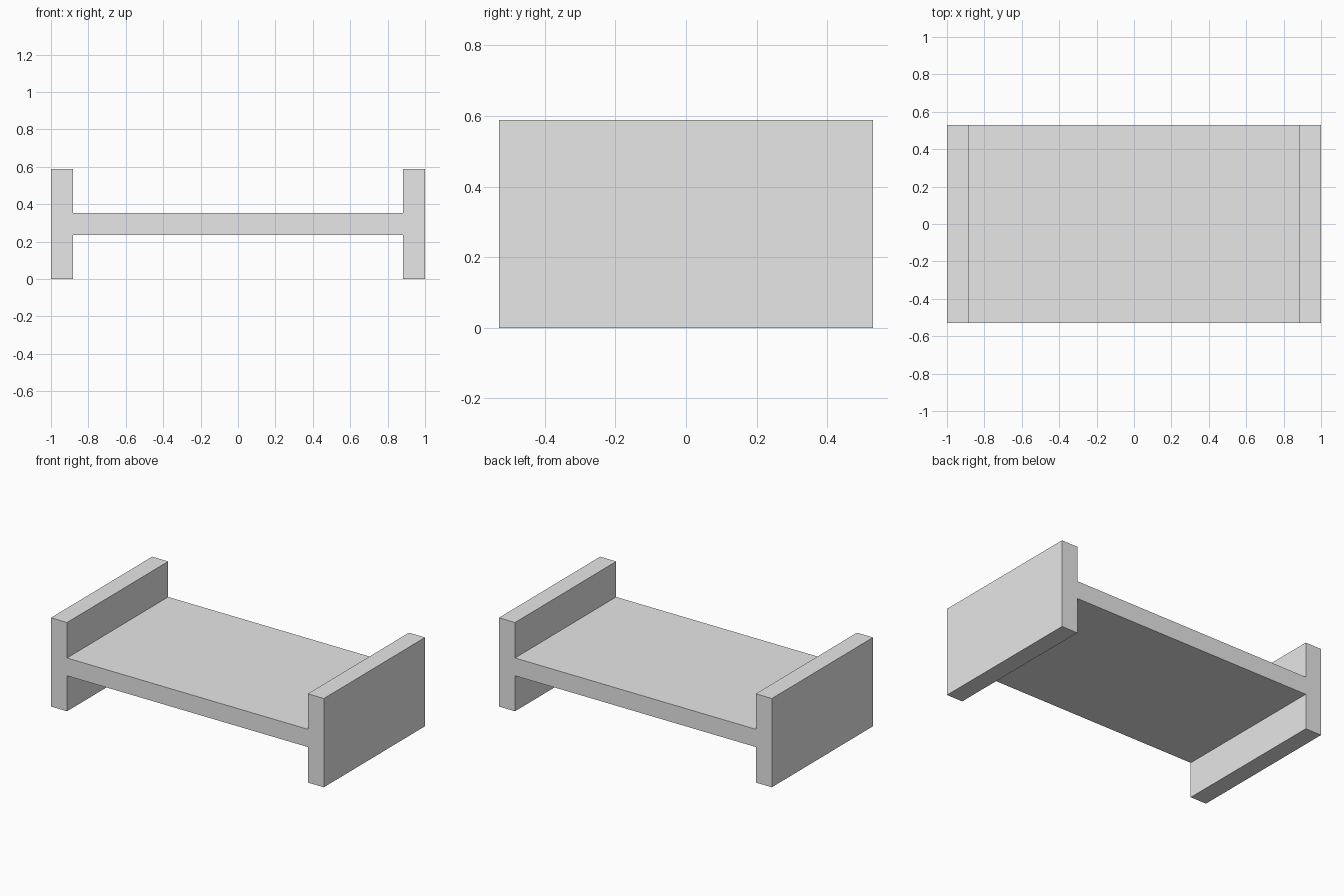
import bpy
import bmesh

cube = bpy.data.objects.get("Cube")
if cube:
    bpy.data.objects.remove(cube, do_unlink=True)

unit = 2 / 17            # plate thickness
depth = 9 * unit         # full depth is twice this half depth
depth_half = depth / 2
height = 5 * unit
outer = 1.0
inner = outer - unit
web_low, web_high = 2 * unit, 3 * unit

# Plain grey material
grey = bpy.data.materials.new("plain_grey")
grey.use_nodes = True
colour = (0.8, 0.8, 0.8, 1)
grey.diffuse_color = colour
grey.node_tree.nodes["Principled BSDF"].inputs["Base Color"].default_value = colour

# H-shaped section: right half, then its mirror image
half = [(inner, web_low), (inner, 0), (outer, 0),
        (outer, height), (inner, height), (inner, web_high)]
section = half + [(-x, z) for x, z in reversed(half)]

# Beam: the section extruded from front to back
bm = bmesh.new()
face = bm.faces.new([bm.verts.new((x, -depth_half, z)) for x, z in section])
result = bmesh.ops.extrude_face_region(bm, geom=[face], use_keep_orig=True)
moved = [v for v in result["geom"] if isinstance(v, bmesh.types.BMVert)]
bmesh.ops.translate(bm, verts=moved, vec=(0, 2 * depth_half, 0))
bmesh.ops.recalc_face_normals(bm, faces=bm.faces)

mesh = bpy.data.meshes.new("h_beam")
bm.to_mesh(mesh)
bm.free()
mesh.materials.append(grey)
beam = bpy.data.objects.new("h_beam", mesh)
bpy.context.collection.objects.link(beam)
